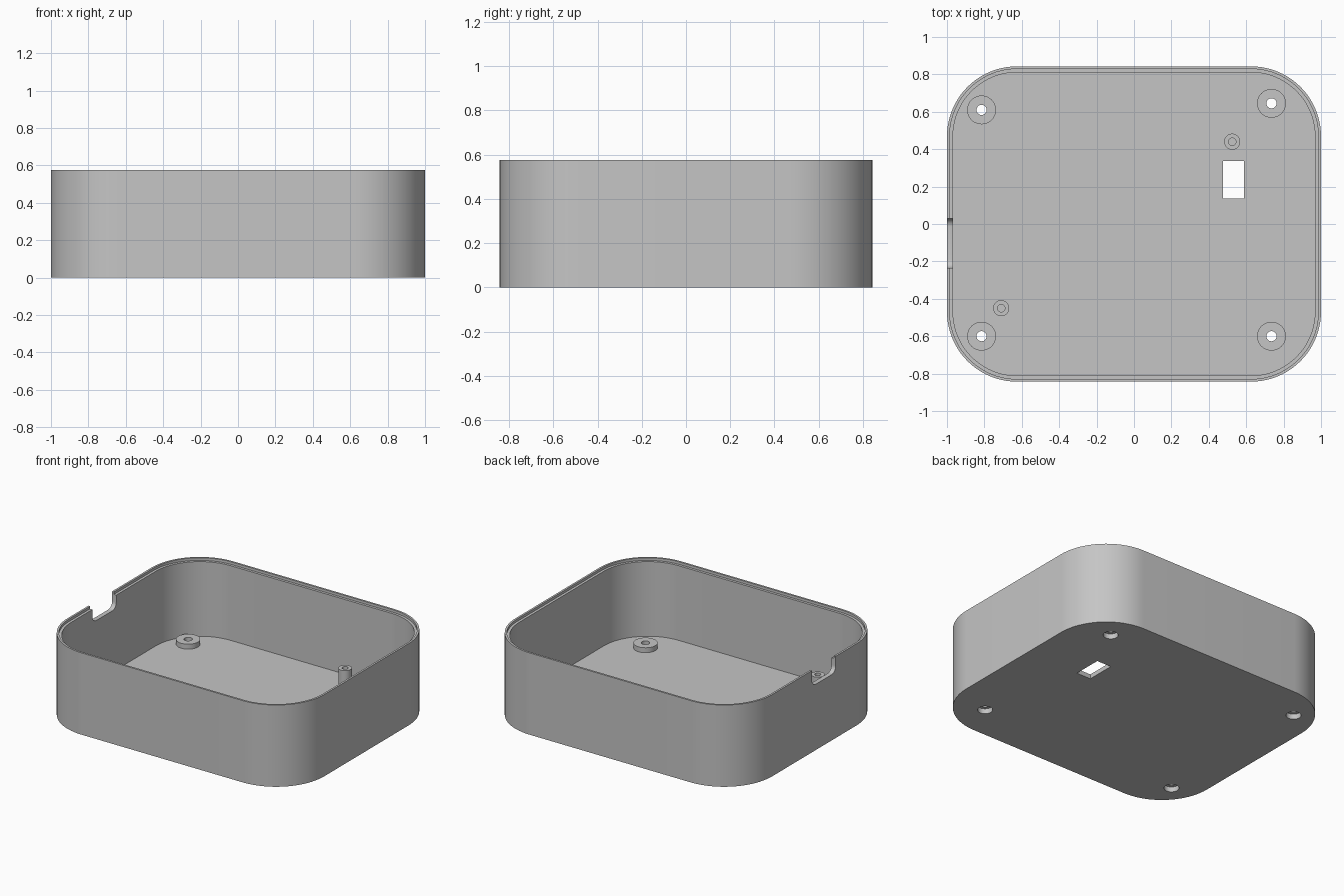
import bpy
import bmesh
from math import cos, sin, pi, radians

cube = bpy.data.objects.get("Cube")
if cube:
    bpy.data.objects.remove(cube, do_unlink=True)

HALF_X, HALF_Y, HEIGHT, CORNER = 1.0, 0.843, 0.575, 0.375
WALL, LIP, STEP, FLOOR = 0.032, 0.014, 0.018, 0.032
BOSS_TOP, POST_TOP, BORE_TOP = 0.067, 0.288, 0.036
BOSSES = [(-0.815, 0.61), (0.735, 0.645), (-0.815, -0.6), (0.735, -0.6)]
POSTS = [(0.525, 0.44), (-0.71, -0.45)]

grey = bpy.data.materials.new("plain_grey")
grey.use_nodes = True
colour = (0.56, 0.56, 0.56, 1)
grey.diffuse_color = colour
grey.node_tree.nodes["Principled BSDF"].inputs["Base Color"].default_value = colour


def make_object(name, bm):
    bmesh.ops.recalc_face_normals(bm, faces=bm.faces)
    mesh = bpy.data.meshes.new(name)
    bm.to_mesh(mesh)
    bm.free()
    mesh.materials.append(grey)
    obj = bpy.data.objects.new(name, mesh)
    bpy.context.collection.objects.link(obj)
    return obj


def loft(name, loops, closed=False):
    """Skin a stack of point loops; cap the ends, or join last to first."""
    bm = bmesh.new()
    rings = [[bm.verts.new(p) for p in loop] for loop in loops]
    pairs = list(zip(rings, rings[1:]))
    if closed:
        pairs.append((rings[-1], rings[0]))
    else:
        bm.faces.new(rings[0])
        bm.faces.new(rings[-1])
    for a, b in pairs:
        n = len(a)
        for i in range(n):
            j = (i + 1) % n
            bm.faces.new((a[i], a[j], b[j], b[i]))
    return make_object(name, bm)


def rounded_loop(inset, z, steps=20):
    r = CORNER - inset
    points = []
    for k, (sx, sy) in enumerate([(1, 1), (-1, 1), (-1, -1), (1, -1)]):
        for i in range(steps + 1):
            a = (k + i / steps) * pi / 2
            points.append((sx * (HALF_X - CORNER) + r * cos(a),
                           sy * (HALF_Y - CORNER) + r * sin(a), z))
    return points


def lathe(name, centre, profile, closed=False, sides=40):
    cx, cy = centre
    angles = [2 * pi * i / sides for i in range(sides)]
    return loft(name, [[(cx + r * cos(a), cy + r * sin(a), z) for a in angles]
                       for r, z in profile], closed)


def cut(target, cutters):
    """Subtract each cutter, bake the result and discard the cutters."""
    for cutter in cutters:
        cutter.hide_render = True
        mod = target.modifiers.new("cut", 'BOOLEAN')
        mod.operation, mod.solver, mod.object = 'DIFFERENCE', 'EXACT', cutter
    graph = bpy.context.evaluated_depsgraph_get()
    mesh = bpy.data.meshes.new_from_object(target.evaluated_get(graph))
    target.modifiers.clear()
    target.data = mesh
    for cutter in cutters:
        bpy.data.objects.remove(cutter, do_unlink=True)


# Tray shell with a stepped rim
shell = loft("tray_shell", [rounded_loop(inset, z) for inset, z in [
    (0, 0), (0, HEIGHT), (LIP, HEIGHT), (LIP, HEIGHT - STEP),
    (WALL, HEIGHT - STEP), (WALL, FLOOR)]])

# Cable notch in the right wall, rounded at its lower corners
y0, y1, bottom, top, r = -0.235, 0.03, 0.463, 0.7, 0.045
notch = [(y1, top), (y0, top)]
for cy, start in [(y0 + r, pi), (y1 - r, 1.5 * pi)]:
    for i in range(9):
        a = start + i / 8 * pi / 2
        notch.append((cy + r * cos(a), bottom + r + r * sin(a)))
cutters = [loft("notch_cutter", [[(x, y, z) for y, z in notch] for x in (-1.1, -0.9)])]

# Rectangular opening in the floor
x0, x1, y0, y1 = 0.477, 0.588, 0.135, 0.337
cutters.append(loft("slot_cutter", [[(x0, y0, z), (x1, y0, z), (x1, y1, z), (x0, y1, z)]
                                    for z in (-0.1, 0.1)]))

# Screw recesses through the floor
BORE, HOLE = 0.048, 0.027
for centre in BOSSES:
    cutters.append(lathe("bore_cutter", centre, [(BORE, -0.1), (BORE, 0.1)]))
cut(shell, cutters)
parts = [shell]

# Low screw bosses with a through hole and a recess from below
for i, centre in enumerate(BOSSES):
    parts.append(lathe(f"screw_boss_{i + 1}", centre, [
        (0.077, FLOOR), (0.077, BOSS_TOP), (HOLE, BOSS_TOP),
        (HOLE, BORE_TOP), (BORE, BORE_TOP), (BORE, FLOOR)], closed=True))

# Tall posts with a blind hole
for i, centre in enumerate(POSTS):
    parts.append(lathe(f"mounting_post_{i + 1}", centre, [
        (0.043, FLOOR), (0.043, POST_TOP), (0.02, POST_TOP), (0.02, POST_TOP - 0.15)]))

# Smooth curved walls, keep hard edges
bpy.ops.object.select_all(action='DESELECT')
for part in parts:
    part.select_set(True)
bpy.context.view_layer.objects.active = shell
bpy.ops.object.shade_smooth_by_angle(angle=radians(30))
